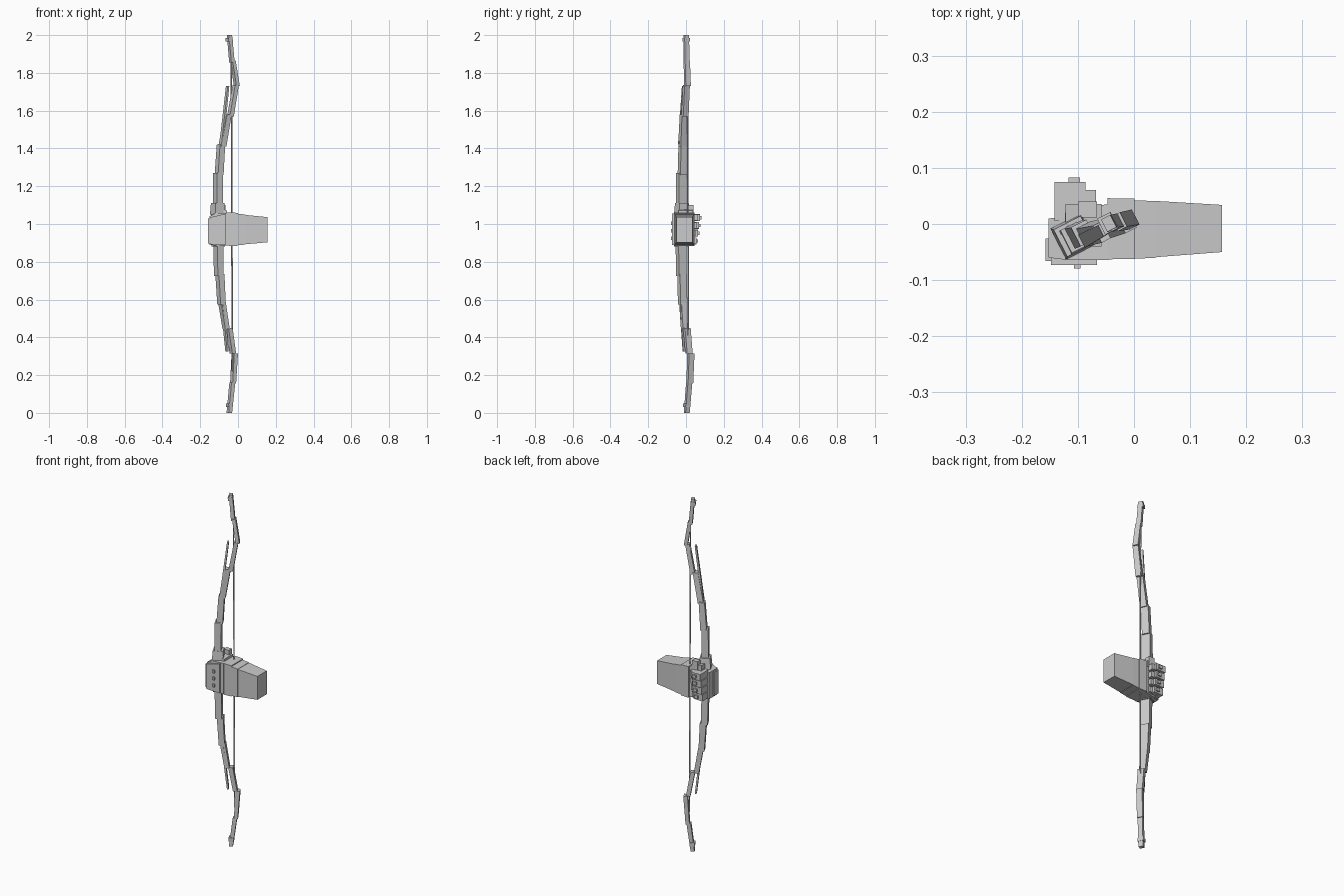
import bpy, bmesh, math

ANG = math.radians(27)  # the bow plane is turned about z


def mesh_object(name, rings):
    """Skin a list of 4-point rings into a closed flat-sided solid."""
    bm = bmesh.new()
    loops = [[bm.verts.new(p) for p in r] for r in rings]
    for a, b in zip(loops, loops[1:]):
        for i in range(4):
            j = (i + 1) % 4
            bm.faces.new((a[i], a[j], b[j], b[i]))
    bm.faces.new(loops[0][::-1])
    bm.faces.new(loops[-1])
    bmesh.ops.recalc_face_normals(bm, faces=bm.faces)
    me = bpy.data.meshes.new(name)
    bm.to_mesh(me)
    bm.free()
    ob = bpy.data.objects.new(name, me)
    bpy.context.collection.objects.link(ob)
    return ob


def turned_ring(x, y, z, w, h):
    c, s = math.cos(ANG), math.sin(ANG)
    return [(x + c * u * w / 2 - s * v * h / 2, y + s * u * w / 2 + c * v * h / 2, z)
            for u, v in ((-1, -1), (1, -1), (1, 1), (-1, 1))]


def bar(name, a, b, size_a, size_b):
    return mesh_object(name, [turned_ring(*a, *size_a), turned_ring(*b, *size_b)])


def box(name, x0, x1, y0, y1, z0, z1):
    return mesh_object(name, [[(x0, y0, z), (x1, y0, z), (x1, y1, z), (x0, y1, z)]
                              for z in (z0, z1)])


def sleeve(name, sections):
    """Sections are x, y0, y1, z0, z1."""
    return mesh_object(name, [[(x, y0, z0), (x, y1, z0), (x, y1, z1), (x, y0, z1)]
                              for x, y0, y1, z0, z1 in sections])


# Limbs: z0, x0, y0, z1, x1, y1, width, depth
upper = [(1.03, -.107, -.025, 1.27, -.106, -.024, .036, .048),
         (1.26, -.100, -.019, 1.42, -.090, -.016, .033, .040),
         (1.41, -.083, -.018, 1.58, -.053, -.012, .030, .036),
         (1.57, -.040, -.006, 1.735, -.012, .002, .024, .032),
         (1.73, -.006, .008, 1.865, -.027, .004, .020, .030),
         (1.855, -.032, .003, 2.0, -.045, .001, .020, .026)]
lower = [(.90, -.104, -.026, .725, -.102, -.024, .036, .048),
         (.735, -.096, -.020, .575, -.087, -.018, .033, .042),
         (.585, -.085, -.014, .445, -.063, -.006, .028, .036),
         (.45, -.047, .004, .315, -.027, .016, .024, .034),
         (.315, -.017, .026, .155, -.026, .020, .022, .032),
         (.16, -.030, .017, 0, -.046, .004, .022, .026)]
for side, table in (("upper", upper), ("lower", lower)):
    for i, (z0, x0, y0, z1, x1, y1, w, h) in enumerate(table):
        bar(f"{side}_limb_{i}", (x0, y0, z0), (x1, y1, z1), (w, h), (w * .93, h * .95))

# Thin spurs that run on outside the bends
bar("upper_spur", (-.088, -.028, 1.42), (-.055, -.010, 1.73), (.012, .026), (.009, .022))
bar("lower_spur", (-.082, -.022, .58), (-.058, -.006, .325), (.012, .026), (.009, .022))

# Bowstring and nocks
bar("bowstring", (-.030, .012, .22), (-.035, .009, 1.86), (.006, .006), (.006, .006))
bar("upper_nock", (-.046, .001, 1.965), (-.047, .001, 1.985), (.026, .032), (.026, .032))
bar("lower_nock", (-.044, .005, .03), (-.045, .004, .05), (.026, .032), (.026, .032))

# Forearm with stepped cuffs
sleeve("forearm", [(.04, -.059, .041, .893, 1.048), (.157, -.050, .034, .903, 1.036)])
sleeve("wrist_cuff", [(0, -.062, .042, .888, 1.054), (.04, -.060, .041, .891, 1.050)])
sleeve("glove_cuff", [(-.047, -.063, .046, .884, 1.061), (.001, -.062, .045, .885, 1.059)])

# Palm and back-of-hand plate with studs
sleeve("palm", [(-.123, -.064, .020, .886, 1.058), (-.045, -.064, .036, .886, 1.060)])
sleeve("knuckle_block", [(-.152, -.060, .010, .890, 1.040), (-.120, -.064, .012, .886, 1.056)])
sleeve("hand_plate", [(-.148, -.073, -.058, .893, 1.035), (-.066, -.073, -.058, .889, 1.055)])
box("knuckle_plate", -.158, -.148, -.066, -.026, .897, 1.030)
for z in (.925, .965, 1.005):
    box("plate_stud", -.107, -.095, -.079, -.071, z - .009, z + .009)

# Four curled fingers on the back side
for i in range(4):
    z0 = .892 + i * .041
    out = (.056, .064, .070, .075)[i]
    z1 = z0 + .037
    box(f"finger_base_{i}", -.142, -.116, .005, out, z0, z1)
    box(f"finger_middle_{i}", -.125, -.086, .028, out, z0 + .001, z1 - .001)
    box(f"finger_tip_{i}", -.092, -.068, .022, out - .014, z0 + .003, z1 - .003)
    box(f"finger_stud_{i}", -.117, -.096, out - .003, out + .008, z0 + .010, z1 - .010)

# Thumb folded over the grip
sleeve("thumb_base", [(-.122, -.040, .036, 1.04, 1.082), (-.058, -.040, .036, 1.04, 1.072)])
bar("grip_collar", (-.107, -.022, 1.05), (-.107, -.022, 1.11), (.062, .062), (.054, .054))
box("thumb_tip", -.100, -.066, .012, .040, 1.05, 1.10)
bar("lower_grip_collar", (-.104, -.026, .882), (-.104, -.026, .91), (.05, .06), (.05, .06))
